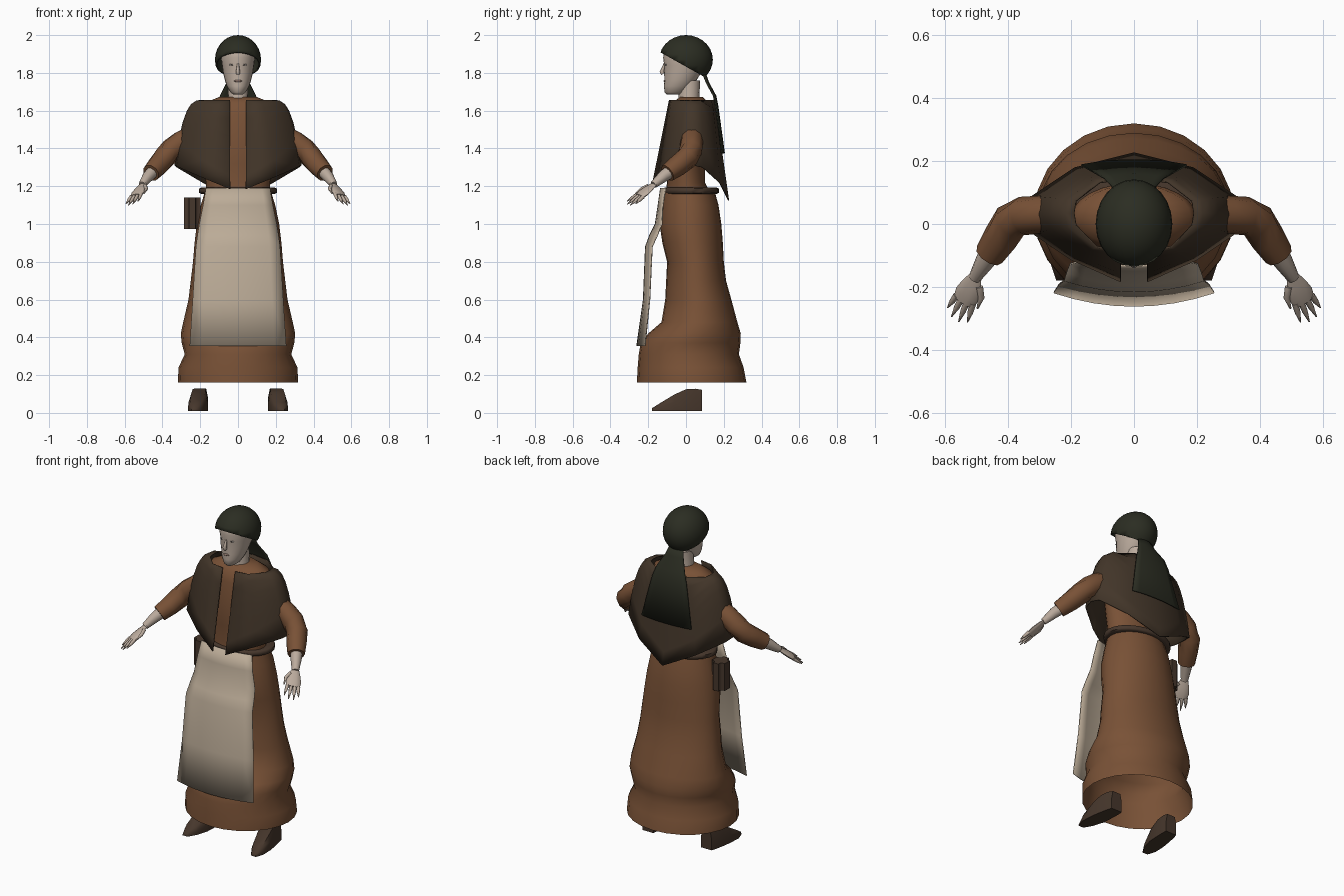
import bpy, bmesh, math
from mathutils import Vector, Matrix

if "Cube" in bpy.data.objects:
    bpy.data.objects.remove(bpy.data.objects["Cube"])

made = []


def material(name, r, g, b):
    m = bpy.data.materials.new(name)
    m.use_nodes = True
    m.diffuse_color = (r, g, b, 1)
    bsdf = m.node_tree.nodes["Principled BSDF"]
    bsdf.inputs["Base Color"].default_value = (r, g, b, 1)
    bsdf.inputs["Roughness"].default_value = 0.9
    return m


BROWN = material("rust_brown_wool", 0.19, 0.083, 0.037)
SHAWL = material("dark_brown_wool", 0.055, 0.036, 0.022)
GREEN = material("dark_green_cloth", 0.024, 0.026, 0.016)
SKIN = material("skin", 0.5, 0.41, 0.34)
LINEN = material("linen", 0.5, 0.41, 0.31)
LEATHER = material("leather", 0.062, 0.038, 0.025)
LIPS = material("lips", 0.33, 0.22, 0.18)
WHITE = material("eye_white", 0.58, 0.53, 0.48)
DARK = material("iris", 0.05, 0.04, 0.035)


def finish(name, bm, mat, mirror=False, thick=0):
    bmesh.ops.recalc_face_normals(bm, faces=bm.faces)
    me = bpy.data.meshes.new(name)
    bm.to_mesh(me)
    bm.free()
    me.materials.append(mat)
    ob = bpy.data.objects.new(name, me)
    bpy.context.collection.objects.link(ob)
    if mirror:
        mod = ob.modifiers.new("mirror", 'MIRROR')
        mod.merge_threshold = 0.001
    if thick:
        ob.modifiers.new("thickness", 'SOLIDIFY').thickness = thick
    made.append(ob)


def loft(name, rings, mat, closed=True, caps=(True, True), **kw):
    """Skin a list of equal point rows."""
    bm = bmesh.new()
    rows = [[bm.verts.new(p) for p in ring] for ring in rings]
    n = len(rows[0])
    for a, b in zip(rows, rows[1:]):
        for i in range(n if closed else n - 1):
            j = (i + 1) % n
            bm.faces.new((a[i], a[j], b[j], b[i]))
    if closed:
        for cap, row in zip(caps, (rows[0], rows[-1])):
            if cap:
                bm.faces.new(row)
    finish(name, bm, mat, **kw)


def oval(z, half, front, back, n):
    """Horizontal oval ring from half width and front/back depth."""
    cy, ry = (front + back) / 2, (back - front) / 2
    return [(half * math.cos(a), cy + ry * math.sin(a), z)
            for a in (math.tau * i / n for i in range(n))]


def body(name, levels, mat, n=24, **kw):
    loft(name, [oval(*lv, n) for lv in levels], mat, **kw)


def tube(name, stops, mat, n=10, side=None, flat=1, **kw):
    """Tube through (point, radius) stops, optionally flattened across side."""
    pts = [Vector(p) for p, r in stops]
    rings = []
    for i, (p, r) in enumerate(stops):
        d = (pts[min(i + 1, len(pts) - 1)] - pts[max(i - 1, 0)]).normalized()
        u = Vector(side) if side else d.cross((0, 0, 1))
        u = (u - d * u.dot(d)).normalized()
        v = d.cross(u) * flat
        rings.append([pts[i] + r * (u * math.cos(a) + v * math.sin(a))
                      for a in (math.tau * k / n for k in range(n))])
    loft(name, rings, mat, **kw)


def blob(name, centre, size, mat, **kw):
    bm = bmesh.new()
    bmesh.ops.create_uvsphere(bm, u_segments=12, v_segments=8, radius=1,
                              matrix=Matrix.Translation(centre) @ Matrix.Diagonal((*size, 1)))
    finish(name, bm, mat, **kw)


# Dress: open skirt with a flared hem, and bodice
body("skirt", [
    (0.16, 0.318, -0.26, 0.32), (0.24, 0.315, -0.256, 0.305), (0.31, 0.282, -0.25, 0.28),
    (0.37, 0.298, -0.24, 0.288), (0.42, 0.303, -0.2, 0.29), (0.48, 0.29, -0.13, 0.272),
    (0.6, 0.262, -0.11, 0.24), (0.7, 0.25, -0.105, 0.212), (0.8, 0.238, -0.1, 0.2),
    (0.9, 0.23, -0.125, 0.195), (1, 0.218, -0.14, 0.187), (1.1, 0.197, -0.13, 0.172),
    (1.18, 0.172, -0.125, 0.15)], BROWN, caps=(False, True))
body("bodice", [
    (1.16, 0.17, -0.11, 0.13), (1.22, 0.17, -0.1, 0.1), (1.32, 0.18, -0.11, 0.1),
    (1.45, 0.2, -0.11, 0.11), (1.58, 0.2, -0.09, 0.13), (1.64, 0.18, -0.075, 0.125),
    (1.672, 0.1, -0.032, 0.088)], BROWN)

# Belt band around the waist
body("belt", [(1.16, 0.195, -0.115, 0.165), (1.165, 0.206, -0.122, 0.174),
              (1.187, 0.206, -0.122, 0.174), (1.192, 0.195, -0.115, 0.165)], LEATHER)

# Apron: bowed sheet hanging off the front
steps = [k / 4 for k in range(-4, 5)]
loft("apron", [[(u * w, mid + (edge - mid) * u * u, z) for u in steps]
               for z, w, mid, edge in (
                   (1.19, 0.17, -0.137, -0.11), (1.1, 0.185, -0.15, -0.125),
                   (1, 0.205, -0.165, -0.13), (0.94, 0.215, -0.195, -0.155),
                   (0.88, 0.223, -0.217, -0.182), (0.6, 0.24, -0.228, -0.195),
                   (0.355, 0.256, -0.263, -0.22))],
     LINEN, closed=False, thick=0.006)

# Shawl: half sheet from the front edge round to the back, mirrored
collar = [(0.043, -0.09), (0.12, -0.075), (0.185, -0.005), (0.19, 0.035),
          (0.185, 0.075), (0.11, 0.135), (0, 0.152)]
hem = [(0.043, -0.185, 1.185), (0.2, -0.115, 1.25), (0.325, -0.03, 1.305), (0.337, 0.03, 1.312),
       (0.325, 0.09, 1.3), (0.19, 0.18, 1.22), (0, 0.228, 1.125)]
drape = (1, 1.5, 2.7, 3, 2.7, 1.4, 1)
loft("shawl", [[(a[0] + (b[0] - a[0]) * t, a[1] + (b[1] - a[1]) * t,
                 1.657 + (b[2] - 1.657) * t ** e) for a, b, e in zip(collar, hem, drape)]
               for t in (0, 0.2, 0.4, 0.55, 0.7, 0.85, 1)],
     SHAWL, closed=False, mirror=True, thick=0.006)

# Sleeves and forearms
tube("sleeves", [((0.2, 0.035, 1.48), 0.06), ((0.3, 0.03, 1.435), 0.06),
                 ((0.35, 0.026, 1.395), 0.062), ((0.392, 0.008, 1.35), 0.06),
                 ((0.425, -0.045, 1.308), 0.056), ((0.46, -0.098, 1.27), 0.048)],
     BROWN, mirror=True)
tube("forearms", [((0.43, -0.05, 1.3), 0.038), ((0.475, -0.12, 1.252), 0.031),
                  ((0.507, -0.172, 1.208), 0.02)], SKIN, mirror=True)

# Hands: flat palm, four tapered fingers and a thumb
wrist = Vector((0.503, -0.167, 1.212))
reach = Vector((0.36, -0.74, -0.6)).normalized()
across = Vector((0.8, 0.4, -0.25)).normalized()
tube("palms", [(wrist, 0.021), (wrist + reach * 0.04, 0.034), (wrist + reach * 0.08, 0.042),
               (wrist + reach * 0.11, 0.037)], SKIN, side=across, flat=0.35, mirror=True)
for k, length in enumerate((0.075, 0.09, 0.085, 0.06)):
    s = k - 1.5
    root = wrist + reach * 0.1 + across * s * 0.02
    way = reach + across * s * 0.1
    tube("fingers_%d" % (k + 1), [(root, 0.011), (root + way * length * 0.5, 0.009),
                                  (root + way * length, 0.002)], SKIN, n=6, mirror=True)
root = wrist + reach * 0.03 - across * 0.025
tube("thumbs", [(root, 0.012), (root + reach * 0.035 - across * 0.022, 0.01),
                (root + reach * 0.08 - across * 0.026, 0.003)], SKIN, n=6, mirror=True)

# Neck and head
body("neck", [(1.6, 0.065, -0.05, 0.08), (1.66, 0.054, -0.04, 0.07),
              (1.76, 0.05, -0.035, 0.075)], SKIN, n=16)
body("head", [(1.685, 0.024, -0.1, -0.03), (1.697, 0.04, -0.113, 0),
              (1.73, 0.059, -0.117, 0.03), (1.76, 0.069, -0.114, 0.055),
              (1.8, 0.079, -0.116, 0.08), (1.84, 0.085, -0.115, 0.1),
              (1.88, 0.09, -0.121, 0.1), (1.93, 0.085, -0.113, 0.1),
              (1.96, 0.06, -0.07, 0.07)], SKIN)

# Facial features
tube("nose", [((0, -0.112, 1.855), 0.004), ((0, -0.121, 1.825), 0.008),
              ((0, -0.128, 1.805), 0.012), ((0, -0.122, 1.795), 0.011)],
     SKIN, n=8, side=(1, 0, 0))
blob("lips", (0, -0.114, 1.757), (0.021, 0.005, 0.006), LIPS)
blob("eyes", (0.034, -0.106, 1.843), (0.013, 0.004, 0.005), WHITE, mirror=True)
blob("irises", (0.034, -0.109, 1.843), (0.005, 0.002, 0.005), DARK, mirror=True)

# Cap: egg sliced by a plane rising toward the brow
bm = bmesh.new()
bmesh.ops.create_uvsphere(bm, u_segments=24, v_segments=14, radius=1,
                          matrix=Matrix.Translation((0, 0, 1.87))
                          @ Matrix.Diagonal((0.122, 0.142, 0.13, 1)))
bmesh.ops.bisect_plane(bm, geom=bm.verts[:] + bm.edges[:] + bm.faces[:],
                       plane_co=(0, 0, 1.833), plane_no=(0, 0.56, 1), clear_inner=True)
finish("cap", bm, GREEN, thick=0.008)

# Veil tail falling from the cap down the back
loft("veil", [[(u * w, y + bow * (1 - u * u), z) for u in steps]
              for z, w, y, bow in ((1.8, 0.045, 0.09, 0.015), (1.75, 0.06, 0.11, 0.012),
                                   (1.68, 0.095, 0.148, 0.012), (1.62, 0.115, 0.16, 0.012),
                                   (1.375, 0.168, 0.19, 0.016))],
     GREEN, closed=False, thick=0.006)

# Pouch hanging from the belt on the right hip
bm = bmesh.new()
bmesh.ops.create_cube(bm, size=1, matrix=Matrix.Translation((-0.242, 0.01, 1.057))
                      @ Matrix.Diagonal((0.086, 0.1, 0.166, 1)))
uprights = [e for e in bm.edges if abs(e.verts[0].co.z - e.verts[1].co.z) > 0.1]
bmesh.ops.bevel(bm, geom=uprights, offset=0.025, segments=3, affect='EDGES')
finish("pouch", bm, LEATHER)

# Shoes: wedge sections from heel to toe, turned slightly outward
loft("shoes", [[(cx - w, y, 0.01), (cx + w, y, 0.01), (cx + w, y, top * 0.6),
                (cx + w * 0.75, y, top), (cx - w * 0.75, y, top), (cx - w, y, top * 0.6)]
               for y, cx, w, top in ((0.085, 0.196, 0.036, 0.122), (0.05, 0.2, 0.042, 0.128),
                                     (0, 0.206, 0.046, 0.125), (-0.06, 0.212, 0.049, 0.098),
                                     (-0.13, 0.224, 0.04, 0.056), (-0.18, 0.23, 0.017, 0.025))],
     LEATHER, mirror=True)

# Soft shading with crisp folds
bpy.ops.object.select_all(action='DESELECT')
for ob in made:
    ob.select_set(True)
bpy.context.view_layer.objects.active = made[0]
bpy.ops.object.shade_smooth_by_angle(angle=math.radians(65))
